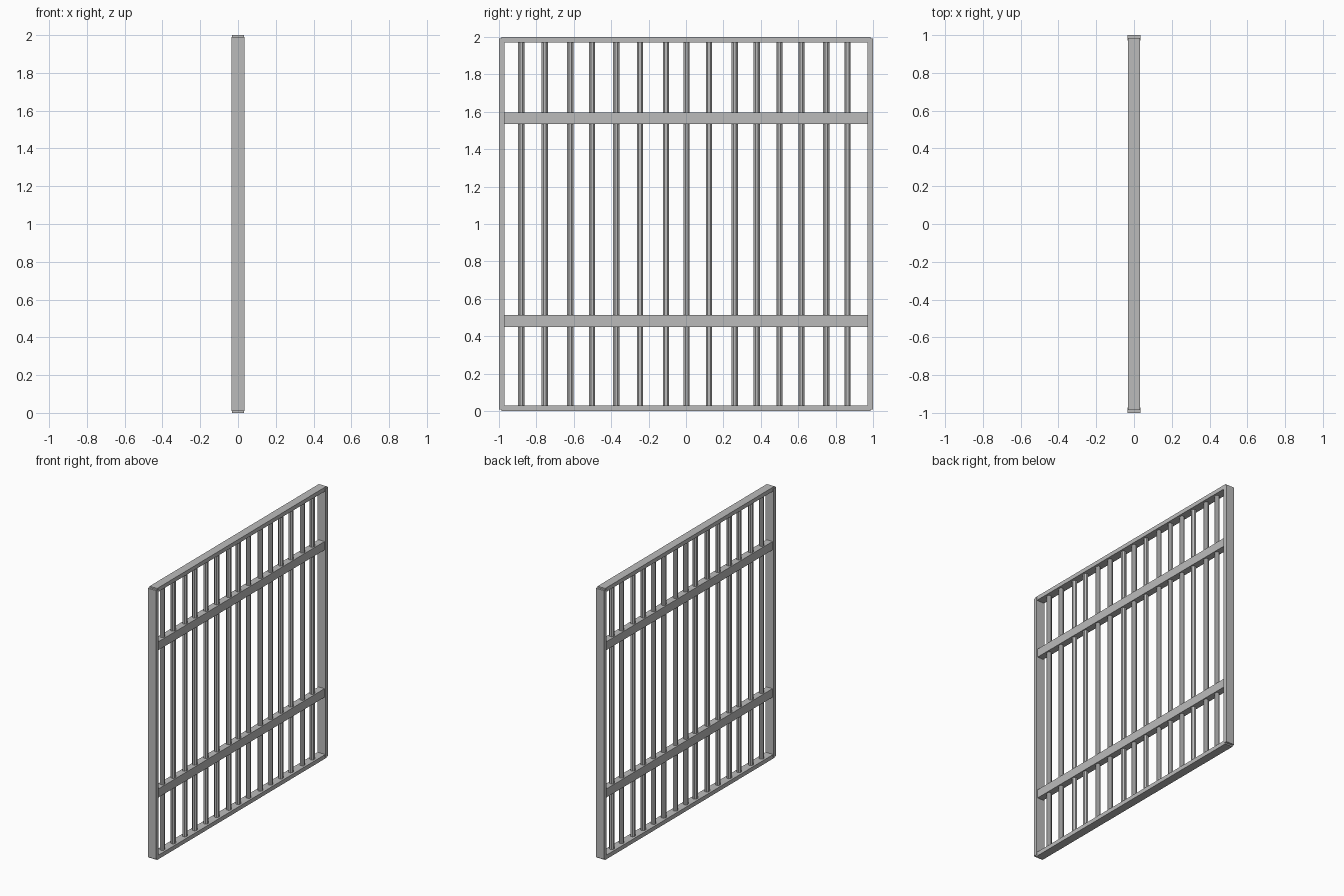
import bpy
import math

cube = bpy.data.objects.get("Cube")
if cube:
    bpy.data.objects.remove(cube, do_unlink=True)

steel = bpy.data.materials.new("grey steel")
steel.use_nodes = True
GREY = (0.5, 0.5, 0.5, 1)
steel.diffuse_color = GREY
steel.node_tree.nodes["Principled BSDF"].inputs["Base Color"].default_value = GREY


def finish(name):
    obj = bpy.context.object
    obj.name = name
    obj.data.materials.append(steel)
    return obj


def box(name, half_depth, y_range, z_range):
    (y0, y1), (z0, z1) = y_range, z_range
    bpy.ops.mesh.primitive_cube_add(size=1, location=(0, (y0 + y1) / 2, (z0 + z1) / 2))
    obj = finish(name)
    obj.scale = (2 * half_depth, y1 - y0, z1 - z0)
    bpy.ops.object.transform_apply(location=False, rotation=False, scale=True)


# Outer frame: two side posts, with slightly slimmer top and bottom beams
box("front_post", 0.034, (-1, -0.971), (0.01, 1.99))
box("back_post", 0.034, (0.971, 1), (0.01, 1.99))
box("bottom_beam", 0.031, (-0.985, 0.985), (0, 0.03))
box("top_beam", 0.031, (-0.985, 0.985), (1.97, 2))

# Two cross rails
box("lower_rail", 0.025, (-0.972, 0.972), (0.45, 0.513))
box("upper_rail", 0.025, (-0.972, 0.972), (1.535, 1.597))

# Unevenly spaced eight-sided bars
bar_positions = [-0.88, -0.755, -0.618, -0.502, -0.373, -0.246, -0.107, 0.003,
                 0.123, 0.26, 0.378, 0.499, 0.617, 0.75, 0.863]
for i, y in enumerate(bar_positions):
    bpy.ops.mesh.primitive_cylinder_add(vertices=8, radius=0.018, depth=1.96,
                                        location=(0, y, 1),
                                        rotation=(0, 0, math.radians(22.5)))
    finish(f"bar_{i + 1}")
